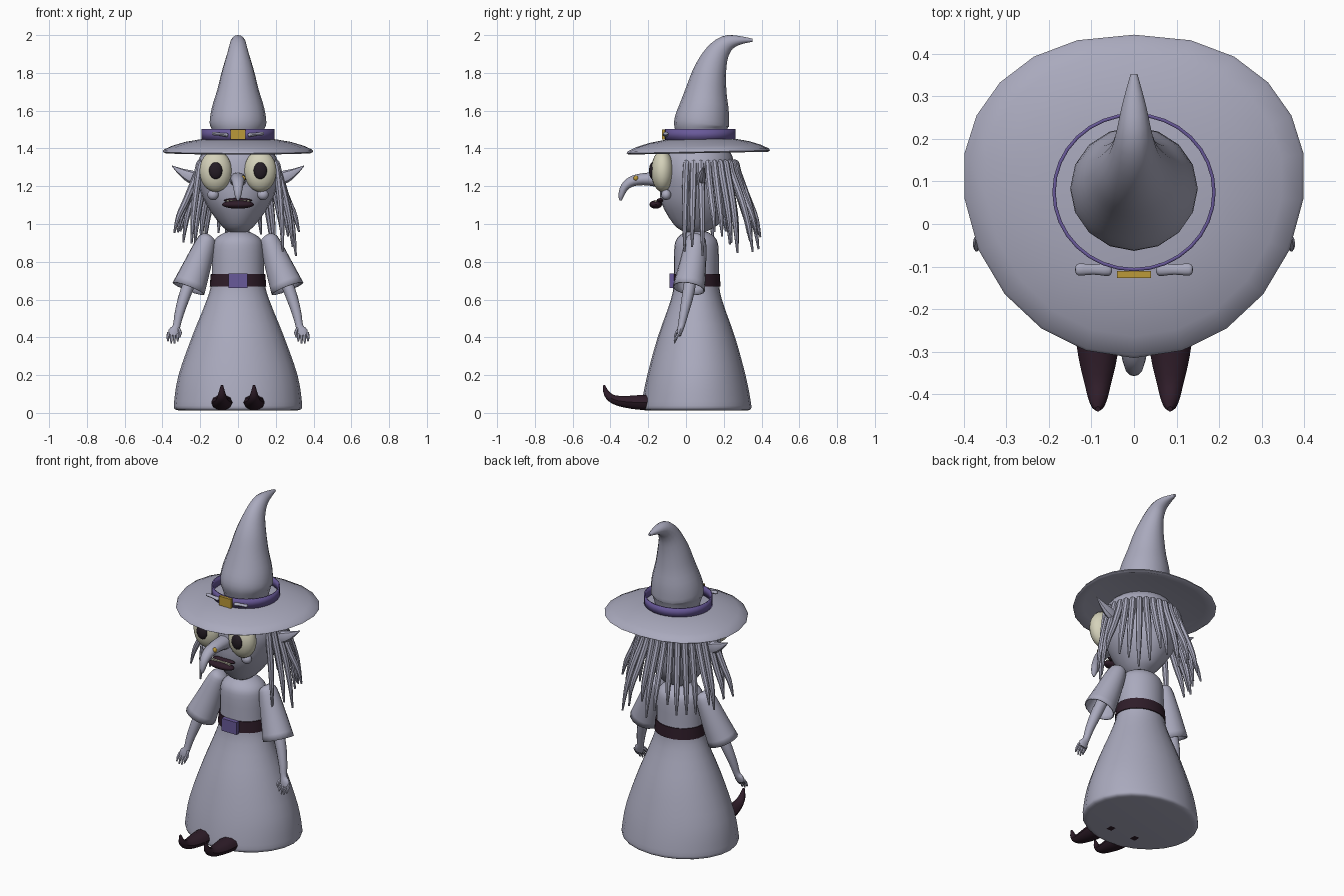
import bpy, bmesh, math, random
from mathutils import Vector

cube = bpy.data.objects.get("Cube")
if cube:
    bpy.data.objects.remove(cube, do_unlink=True)
random.seed(4)


def material(name, rgb):
    m = bpy.data.materials.new(name)
    m.use_nodes = True
    m.diffuse_color = (*rgb, 1)
    m.node_tree.nodes["Principled BSDF"].inputs["Base Color"].default_value = (*rgb, 1)
    return m


GREY = material("lavender grey", (0.40, 0.40, 0.51))
PURPLE = material("purple", (0.14, 0.10, 0.32))
DARK = material("dark maroon", (0.028, 0.012, 0.022))
GOLD = material("gold", (0.50, 0.32, 0.04))
CREAM = material("cream", (0.66, 0.64, 0.49))
BLACK = material("pupil black", (0.018, 0.012, 0.018))


def finish(name, bm, mat, angle=40):
    bmesh.ops.recalc_face_normals(bm, faces=bm.faces)
    mesh = bpy.data.meshes.new(name)
    bm.to_mesh(mesh)
    bm.free()
    mesh.materials.append(mat)
    ob = bpy.data.objects.new(name, mesh)
    bpy.context.collection.objects.link(ob)
    bpy.ops.object.select_all(action="DESELECT")
    ob.select_set(True)
    bpy.context.view_layer.objects.active = ob
    bpy.ops.object.shade_smooth_by_angle(angle=math.radians(angle))
    return ob


def skin(name, rings, mat, caps=(True, True), angle=40):
    """Bridge equal-sized rings of points into one surface."""
    bm = bmesh.new()
    loops = [[bm.verts.new(p) for p in ring] for ring in rings]
    n = len(loops[0])
    for a, b in zip(loops, loops[1:]):
        for i in range(n):
            j = (i + 1) % n
            bm.faces.new((a[i], a[j], b[j], b[i]))
    for use, loop in zip(caps, (loops[0], loops[-1])):
        if use:
            bm.faces.new(loop)
    return finish(name, bm, mat, angle)


def smooth_path(points, steps):
    """Catmull-Rom through tuples of any length."""
    pts = [Vector(p) for p in points]
    pts = [pts[0]] + pts + [pts[-1]]
    out = []
    for p, a, b, q in zip(pts, pts[1:], pts[2:], pts[3:]):
        for k in range(steps):
            t = k / steps
            out.append((a * 2 + (b - p) * t + (p * 2 - a * 5 + b * 4 - q) * t ** 2
                        + (a * 3 - p - b * 3 + q) * t ** 3) / 2)
    return out + [pts[-1]]


def sweep(name, points, mat, sides=12, steps=3, ref=(1, 0, 0), caps=(True, True)):
    """Points are (x, y, z, width radius, depth radius)."""
    path = smooth_path(points, steps)
    rings = []
    for i, p in enumerate(path):
        c = p.to_3d()
        c = Vector(p[:3])
        t = Vector(path[min(i + 1, len(path) - 1)][:3]) - Vector(path[max(i - 1, 0)][:3])
        t.normalize()
        u = Vector(ref)
        u = (u - t * u.dot(t)).normalized()
        v = t.cross(u)
        rings.append([c + u * p[3] * math.cos(a) + v * p[4] * math.sin(a)
                      for a in (math.tau * k / sides for k in range(sides))])
    return skin(name, rings, mat, caps)


def upright(name, rows, mat, **kw):
    """Rows are (z, centre y, x radius, y radius)."""
    return sweep(name, [(0, y, z, rx, ry) for z, y, rx, ry in rows], mat, **kw)


def ball(name, loc, size, mat):
    bm = bmesh.new()
    bmesh.ops.create_uvsphere(bm, u_segments=20, v_segments=12, radius=1)
    bmesh.ops.scale(bm, vec=size, verts=bm.verts)
    bmesh.ops.translate(bm, vec=loc, verts=bm.verts)
    return finish(name, bm, mat)


def box(name, loc, size, mat):
    bm = bmesh.new()
    bmesh.ops.create_cube(bm, size=1)
    bmesh.ops.scale(bm, vec=size, verts=bm.verts)
    bmesh.ops.translate(bm, vec=loc, verts=bm.verts)
    return finish(name, bm, mat)


# Dress, belt and buckle
upright("dress", [(.012, .055, .30, .26), (.02, .055, .335, .288), (.06, .055, .338, .288),
                  (.2, .055, .315, .26), (.4, .055, .245, .205), (.6, .055, .165, .135),
                  (.7, .055, .14, .12), (.86, .055, .136, .118), (.92, .055, .12, .105),
                  (.955, .055, .07, .065), (.96, .055, .03, .03)], GREY, sides=24)
upright("belt", [(.668, .055, .15, .128), (.735, .055, .144, .124)], DARK, sides=24, steps=1)
box("belt_buckle", (0, -.075, .70), (.1, .025, .075), PURPLE)

# Head
upright("head", [(.945, .05, .015, .015), (.96, .05, .05, .06), (1, .05, .095, .12),
                 (1.1, .055, .167, .185), (1.2, .06, .208, .2), (1.28, .06, .22, .2),
                 (1.36, .06, .2, .185), (1.41, .06, .15, .15)], GREY, sides=24)
sweep("nose", [(0, -.1, 1.23, .045, .045), (0, -.2, 1.238, .042, .034), (0, -.28, 1.228, .034, .028),
               (0, -.325, 1.195, .026, .022), (0, -.343, 1.15, .017, .015),
               (0, -.345, 1.125, .006, .006)], GREY)
ball("nose_wart", (.027, -.265, 1.242), (.014, .014, .014), GOLD)

# Mouth
ball("lower_lip", (0, -.16, 1.103), (.085, .033, .022), DARK)
ball("upper_lip", (0, -.135, 1.125), (.075, .02, .012), DARK)
for k in range(-3, 4):
    box("tooth", (k * .018, -.162, 1.118), (.015, .012, .02), CREAM)

# Hat: brim rings from the drooping edge to the centre
def brim_ring(scale, z, tilt=.02):
    ring = []
    for k in range(22):
        a = math.tau * (k + .5) / 22
        c, s = math.cos(a), math.sin(a)
        x = .402 * math.copysign(abs(c) ** (.87 if s > 0 else 1), c)
        y = s * (.325 if s > 0 else .435)
        ring.append((x * scale, .075 + (.045 + y) * scale, z + tilt * y * scale))
    return ring


skin("hat_brim", [brim_ring(s, z) for s, z in
                  ((.1, 1.395), (.85, 1.39), (.97, 1.376), (1, 1.383), (.985, 1.393),
                   (.87, 1.414), (.7, 1.434), (.5, 1.448), (.1, 1.455))], GREY, angle=50)
upright("hat_band", [(1.445, .075, .192, .186), (1.502, .075, .192, .186)], PURPLE,
        sides=32, steps=1, caps=(False, False)).modifiers.new("thickness", "SOLIDIFY").thickness = .008
sweep("hat_cone", [(0, .085, 1.44, .12, .12), (0, .082, 1.5, .138, .138), (0, .083, 1.535, .15, .146),
                   (0, .095, 1.61, .14, .133), (0, .108, 1.71, .11, .108), (0, .128, 1.81, .085, .087),
                   (0, .164, 1.9, .058, .064), (0, .215, 1.955, .042, .045),
                   (0, .28, 1.972, .028, .024), (0, .353, 1.973, .008, .008)], GREY, sides=16)
box("hat_buckle", (0, -.119, 1.474), (.08, .016, .055), GOLD)

for s, side in ((1, "left"), (-1, "right")):
    # Hat ornament, eyes, cheeks and ears
    sweep(side + "_hat_bone", [(s * .052, -.107, 1.47, .006, .005), (s * .06, -.107, 1.471, .015, .01),
                               (s * .095, -.107, 1.475, .012, .008), (s * .13, -.107, 1.479, .014, .009),
                               (s * .138, -.107, 1.48, .005, .004)], GREY, ref=(0, 1, 0))
    ball(side + "_eye", (s * .118, -.125, 1.28), (.086, .06, .11), CREAM)
    ball(side + "_pupil", (s * .118, -.176, 1.282), (.036, .02, .045), BLACK)
    ball(side + "_cheek", (s * .132, -.105, 1.155), (.03, .026, .028), GREY)
    sweep(side + "_ear", [(s * .19, .08, 1.23, .02, .03), (s * .25, .085, 1.25, .022, .034),
                          (s * .30, .09, 1.275, .014, .02), (s * .35, .095, 1.308, .002, .002)],
          GREY, sides=8, ref=(0, 1, 0))

    # Sleeve, arm and hand
    sleeve = sweep(side + "_sleeve", [(s * .152, .055, .942, .015, .02), (s * .158, .054, .93, .04, .045),
                                      (s * .172, .05, .895, .055, .058), (s * .215, .035, .78, .073, .072),
                                      (s * .262, .015, .658, .09, .086)],
                   GREY, sides=16, caps=(True, False))
    sleeve.modifiers.new("thickness", "SOLIDIFY").thickness = .006
    sweep(side + "_arm", [(s * .2, .04, .82, .03, .03), (s * .272, .015, .65, .032, .032),
                          (s * .31, -.01, .53, .025, .024), (s * .325, -.025, .46, .02, .018),
                          (s * .338, -.033, .432, .03, .015), (s * .343, -.038, .41, .026, .012)], GREY)
    for k in range(4):
        x = .317 + k * .017
        end = .368 + (.012 if k in (0, 3) else 0)
        sweep(side + "_finger", [(s * x, -.033, .425, .008, .008), (s * (x + .003), -.05, .40, .008, .008),
                                 (s * (x + .002), -.062, end, .004, .004)], GREY, sides=6)
    sweep(side + "_thumb", [(s * .318, -.03, .45, .009, .009), (s * .306, -.05, .425, .009, .009),
                            (s * .31, -.06, .40, .004, .004)], GREY, sides=6)

    # Curled shoe
    x = s * .085
    sweep(side + "_shoe", [(x, 0, .05, .03, .03), (x, -.06, .052, .055, .042), (x, -.22, .055, .056, .042),
                           (x, -.31, .058, .046, .034), (x, -.38, .07, .03, .025),
                           (x, -.418, .1, .02, .018), (x, -.435, .147, .006, .006)], DARK, sides=10)

# Hair strands around the sides and back
COUNT = 21
for k in range(COUNT):
    a = math.radians(-16 + 212 * k / (COUNT - 1))
    end = random.uniform(.82, .97)
    flare = random.uniform(.06, .13) * (.4 if k in (0, COUNT - 1) else 1)
    d = Vector((math.cos(a), math.sin(a), 0))
    base = Vector((0, .06, 0))

    def strand(out, z, r):
        return (*(base + d * out + Vector((0, 0, z))), r, r)

    sweep("hair_strand", [strand(.185, 1.325, .008), strand(.203, 1.325, .017),
                          strand(.216, 1.27, .019), strand(.22 + flare * .45, 1.13, .018),
                          strand(.22 + flare * .8, (1.13 + end) / 2, .014),
                          strand(.22 + flare, end, .005)], GREY, sides=8, ref=(-d.y, d.x, 0))
